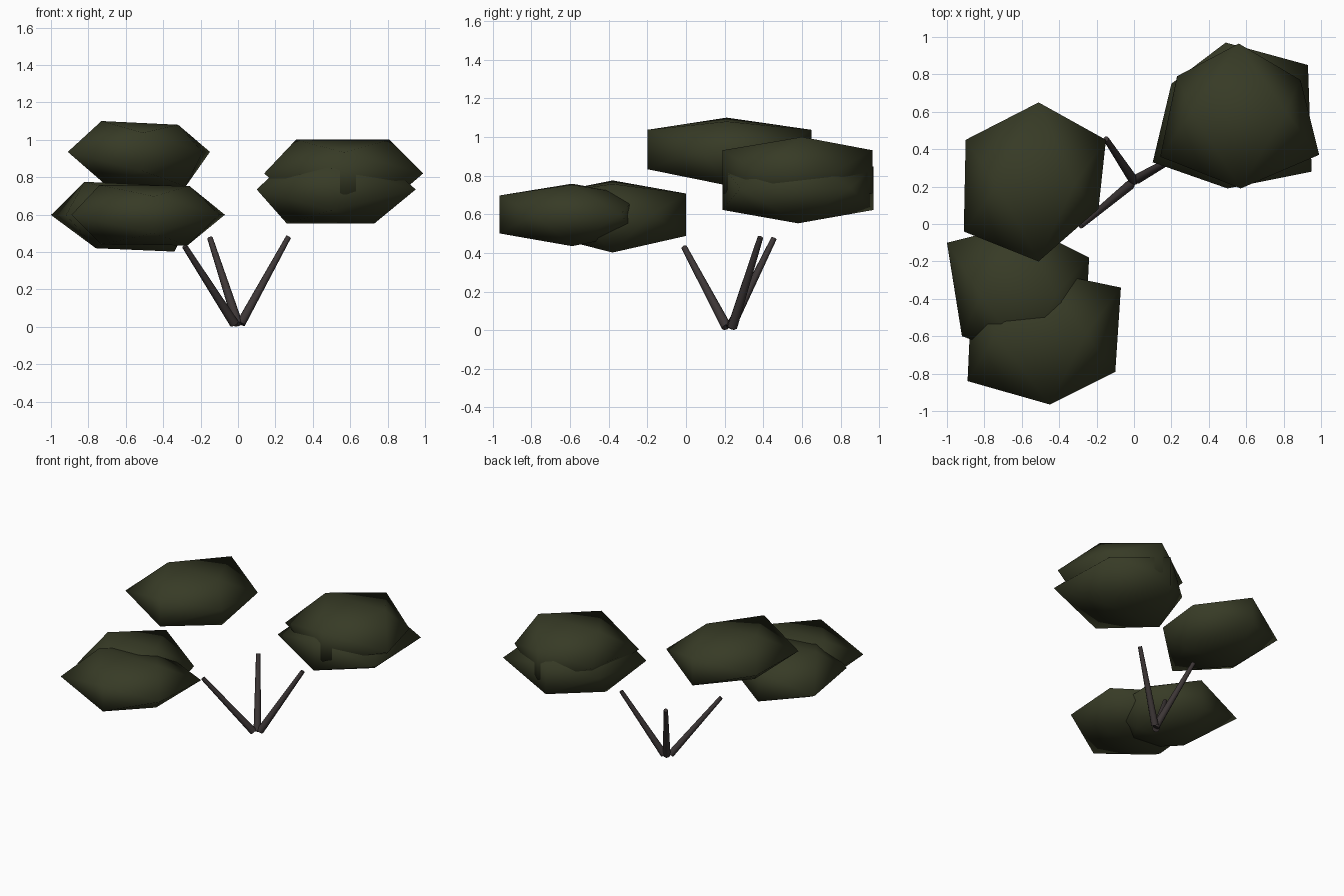
import bpy, bmesh
from mathutils import Vector, Matrix

if "Cube" in bpy.data.objects:
    bpy.data.objects.remove(bpy.data.objects["Cube"])

PHI = (1 + 5 ** 0.5) / 2


def material(name, rgb):
    m = bpy.data.materials.new(name)
    m.diffuse_color = (*rgb, 1)
    m.use_nodes = True
    m.node_tree.nodes["Principled BSDF"].inputs["Base Color"].default_value = m.diffuse_color
    return m


LEAF = material("dark_olive_leaf", (0.038, 0.043, 0.019))
BARK = material("grey_brown_bark", (0.046, 0.037, 0.037))


def finish(name, bm, mat):
    bmesh.ops.recalc_face_normals(bm, faces=bm.faces)
    for f in bm.faces:
        f.smooth = True
    me = bpy.data.meshes.new(name)
    bm.to_mesh(me)
    bm.free()
    me.materials.append(mat)
    ob = bpy.data.objects.new(name, me)
    bpy.context.collection.objects.link(ob)
    return ob


def leaf_clump(name, waist, ends, top, bottom, y, tilt=0.0):
    """Uneven flattened icosahedron: four waist corners, two upright end edges,
    and a short ridge above and below, each given as (left x, right x, z)."""
    bm = bmesh.new()
    mid, half = (top[2] + bottom[2]) / 2, (top[2] - bottom[2]) / 2
    points = [(px, py, mid) for px, py in waist]
    points += [(px, py, mid + s * half / PHI) for px, py in ends for s in (-1, 1)]
    for left, right, z in (top, bottom):
        points += [(left, y, z), (right, y, z - tilt)]
    for p in points:
        bm.verts.new(p)
    bmesh.ops.convex_hull(bm, input=bm.verts)
    finish(name, bm, LEAF)


def stem(name, start, end, r1=0.026, r2=0.015):
    """Thin tapering branch between two points."""
    a, b = Vector(start), Vector(end)
    bm = bmesh.new()
    turn = (b - a).to_track_quat('Z', 'Y').to_matrix().to_4x4()
    bmesh.ops.create_cone(bm, cap_ends=True, segments=8, radius1=r1, radius2=r2,
                          depth=(b - a).length, matrix=Matrix.Translation((a + b) / 2) @ turn)
    ob = finish(name, bm, BARK)
    for f in ob.data.polygons:
        f.use_smooth = len(f.vertices) == 4


# Foliage: one high clump, and two overlapping pairs
leaf_clump("high_leaf_clump",
           [(-0.91, -0.04), (-0.90, 0.45), (-0.15, 0.45), (-0.19, 0.08)],
           [(-0.51, -0.20), (-0.51, 0.65)],
           (-0.73, -0.32, 1.10), (-0.72, -0.28, 0.77), 0.21, 0.02)
leaf_clump("right_upper_leaf_clump",
           [(0.14, 0.36), (0.23, 0.79), (0.89, 0.77), (0.99, 0.37)],
           [(0.57, 0.19), (0.56, 0.965)],
           (0.31, 0.81, 1.0), (0.34, 0.78, 0.64), 0.60)
leaf_clump("right_lower_leaf_clump",
           [(0.10, 0.33), (0.20, 0.75), (0.93, 0.85), (0.95, 0.28)],
           [(0.50, 0.19), (0.49, 0.97)],
           (0.29, 0.75, 0.915), (0.26, 0.73, 0.553), 0.58)
leaf_clump("front_leaf_clump",
           [(-0.89, -0.84), (-0.87, -0.41), (-0.07, -0.34), (-0.10, -0.79)],
           [(-0.45, -0.965), (-0.50, -0.25)],
           (-0.74, -0.26, 0.758), (-0.73, -0.27, 0.44), -0.59, 0.005)
leaf_clump("front_inner_leaf_clump",
           [(-0.92, -0.60), (-1.0, -0.10), (-0.24, -0.18), (-0.26, -0.57)],
           [(-0.58, -0.72), (-0.60, 0.0)],
           (-0.82, -0.42, 0.775), (-0.76, -0.34, 0.42), -0.38, 0.018)

# Three bare stems spreading from the ground
stem("front_stem", (-0.02, 0.21, 0.017), (-0.285, -0.01, 0.43))
stem("back_stem", (0.0, 0.23, 0.014), (-0.15, 0.455, 0.475))
stem("right_stem", (0.015, 0.24, 0.017), (0.27, 0.385, 0.48))
